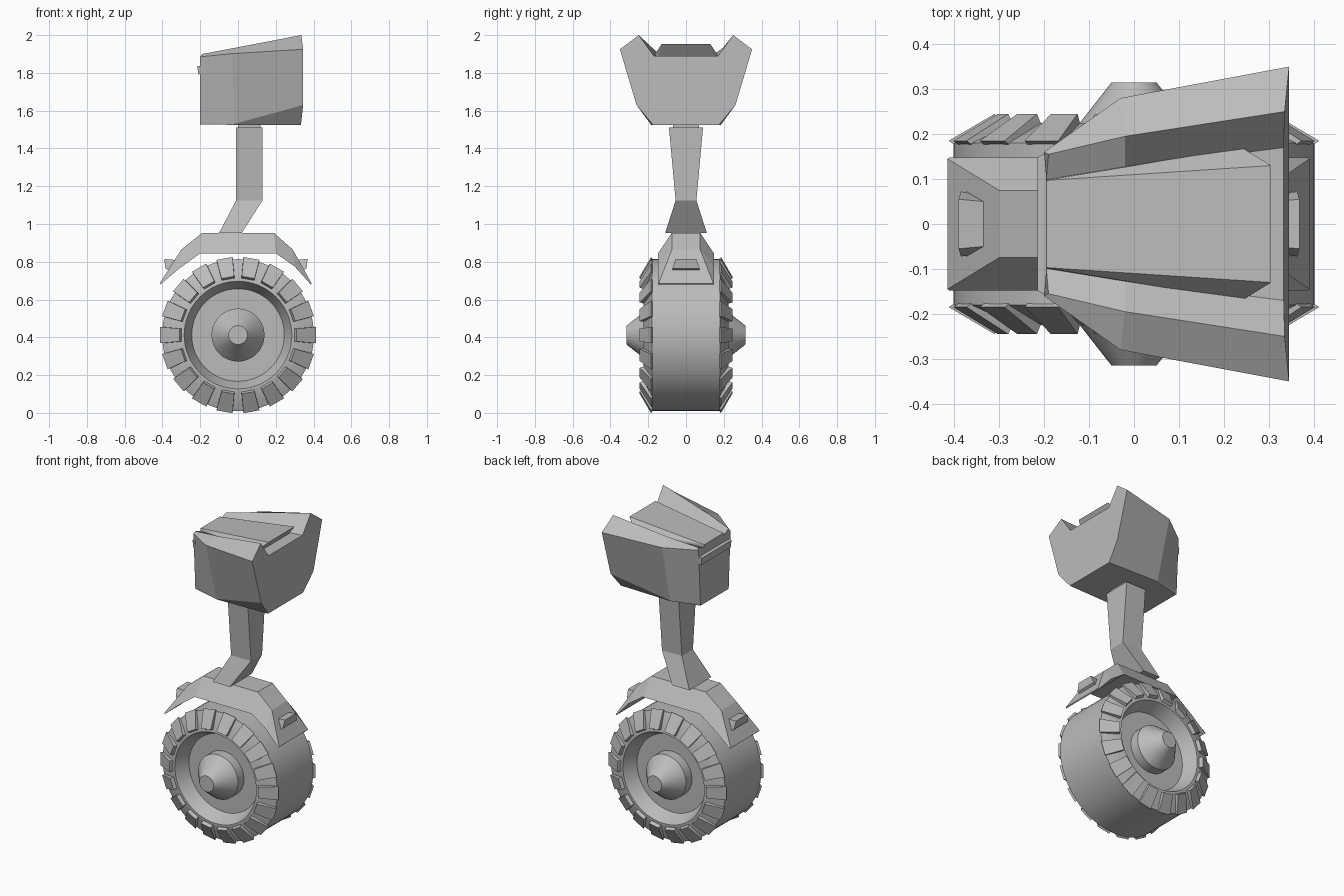
import bpy, bmesh, math
from mathutils import Matrix, Vector

if "Cube" in bpy.data.objects:
    bpy.data.objects.remove(bpy.data.objects["Cube"])

grey = bpy.data.materials.new("plain grey")
grey.use_nodes = True
grey.diffuse_color = (0.5, 0.5, 0.5, 1)
grey.node_tree.nodes["Principled BSDF"].inputs["Base Color"].default_value = (0.5, 0.5, 0.5, 1)


def finish(name, bm):
    bmesh.ops.remove_doubles(bm, verts=bm.verts, dist=0.0005)
    bmesh.ops.recalc_face_normals(bm, faces=bm.faces)
    mesh = bpy.data.meshes.new(name)
    bm.to_mesh(mesh)
    bm.free()
    mesh.materials.append(grey)
    obj = bpy.data.objects.new(name, mesh)
    bpy.context.collection.objects.link(obj)
    return obj


def loft(name, rings):
    """Skin closed rings of points and cap both ends."""
    bm = bmesh.new()
    loops = [[bm.verts.new(p) for p in ring] for ring in rings]
    n = len(loops[0])
    for a, b in zip(loops, loops[1:]):
        for i in range(n):
            j = (i + 1) % n
            bm.faces.new((a[i], a[j], b[j], b[i]))
    bm.faces.new(loops[0])
    bm.faces.new(loops[-1])
    return finish(name, bm)


def mirrored(half):
    """Close a half section by mirroring it over y."""
    return half + [(x, -y, z) for x, y, z in reversed(half)]


def hull(name, half):
    """Convex solid from points mirrored over y."""
    bm = bmesh.new()
    for p in mirrored(half):
        bm.verts.new(p)
    bmesh.ops.convex_hull(bm, input=bm.verts)
    bmesh.ops.dissolve_limit(bm, angle_limit=0.02, verts=bm.verts, edges=bm.edges)
    return finish(name, bm)


# Wheel: tyre, recessed rim and hub cone turned around the axle
AXLE = Vector((0, 0, 0.412))
side = [(0.18, 0.402), (0.225, 0.30), (0.225, 0.285), (0.14, 0.245),
        (0.14, 0.14), (0.2, 0.14), (0.315, 0.05), (0.315, 0)]
profile = [(-y, r) for y, r in reversed(side)] + side
bm = bmesh.new()
verts = [bm.verts.new((r, y, 0)) for y, r in profile]
edges = [bm.edges.new(pair) for pair in zip(verts, verts[1:])]
bmesh.ops.spin(bm, geom=verts + edges, cent=(0, 0, 0), axis=(0, 1, 0),
               angle=math.tau, steps=64, use_merge=True)
bmesh.ops.translate(bm, verts=bm.verts, vec=AXLE)
wheel = finish("wheel", bm)
bpy.context.view_layer.objects.active = wheel
wheel.select_set(True)
bpy.ops.object.shade_smooth_by_angle(angle=math.radians(25))

# Tread blocks around both shoulders of the tyre
BLOCKS = 18
bm = bmesh.new()
for s in (-1, 1):
    for k in range(BLOCKS):
        turn = Matrix.Rotation(math.tau * k / BLOCKS, 3, 'Y')
        rings = []
        for w in (-1, 1):
            ring = [(0.39, 0.17, 0.043), (0.412, 0.185, 0.043),
                    (0.31, 0.245, 0.034), (0.295, 0.215, 0.034)]
            rings.append([bm.verts.new(turn @ Vector((r, s * y, w * t)) + AXLE)
                          for r, y, t in ring])
        a, b = rings
        bm.faces.new(a)
        bm.faces.new(b)
        for i in range(4):
            j = (i + 1) % 4
            bm.faces.new((a[i], a[j], b[j], b[i]))
finish("tread_blocks", bm)

# Mudguard: narrow top, wide underside, pointed ends
stations = [  # top x, top z, top half width, under x, under z
    (-0.415, 0.685, 0.145, -0.41, 0.68), (-0.30, 0.865, 0.075, -0.31, 0.765),
    (-0.19, 0.953, 0.075, -0.20, 0.845), (0.19, 0.953, 0.075, 0.20, 0.845),
    (0.29, 0.865, 0.075, 0.30, 0.775), (0.39, 0.685, 0.145, 0.385, 0.68)]
loft("mudguard", [mirrored([(ux, 0.148, uz), (tx, w, tz)])
                  for tx, tz, w, ux, uz in stations])

# Lamps on both ends of the mudguard
for name, s, shift in (("right_lamp", -1, 0), ("left_lamp", 1, -0.022)):
    hull(name, [(s * (x + shift), y, z) for x, y, z in
                [(0.39, 0.055, 0.815), (0.385, 0.072, 0.765),
                 (0.335, 0.05, 0.81), (0.36, 0.07, 0.75)]])

# Bent neck
neck = [  # x min, x max, half depth, z
    (-0.10, 0.02, 0.11, 0.953), (-0.01, 0.13, 0.055, 1.125), (-0.01, 0.13, 0.09, 1.51)]
loft("neck", [mirrored([(a, w, z + (0.0)), (b, w, z)]) for a, b, w, z in neck])
loft("neck_collar", [mirrored([(0.0, 0.07, z), (0.12, 0.07, z)]) for z in (1.50, 1.53)])

# Head shell with flared, raised sides
sections = [
    [(-0.2, 0.14, 1.527), (-0.2, 0.142, 1.54), (-0.2, 0.16, 1.885),
     (-0.19, 0.155, 1.9), (-0.195, 0.10, 1.88)],
    [(-0.02, 0.185, 1.525), (-0.02, 0.188, 1.53), (-0.03, 0.28, 1.902),
     (-0.02, 0.195, 1.932), (-0.02, 0.125, 1.883)],
    [(0.333, 0.175, 1.525), (0.345, 0.262, 1.63), (0.345, 0.35, 1.925),
     (0.335, 0.25, 2.0), (0.333, 0.17, 1.89)]]
loft("head_shell", [mirrored(s) for s in sections])

# Top cover between the raised sides, undercut at the wide end
hull("head_cover", [(-0.195, 0.097, 1.895), (-0.195, 0.10, 1.87), (0.145, 0.09, 1.935),
                    (0.305, 0.13, 1.952), (0.24, 0.17, 1.89), (0.24, 0.15, 1.87)])

# Brow strip on the narrow end
hull("brow", [(-0.215, 0.148, 1.835), (-0.21, 0.148, 1.79),
              (-0.185, 0.165, 1.84), (-0.19, 0.16, 1.80)])
